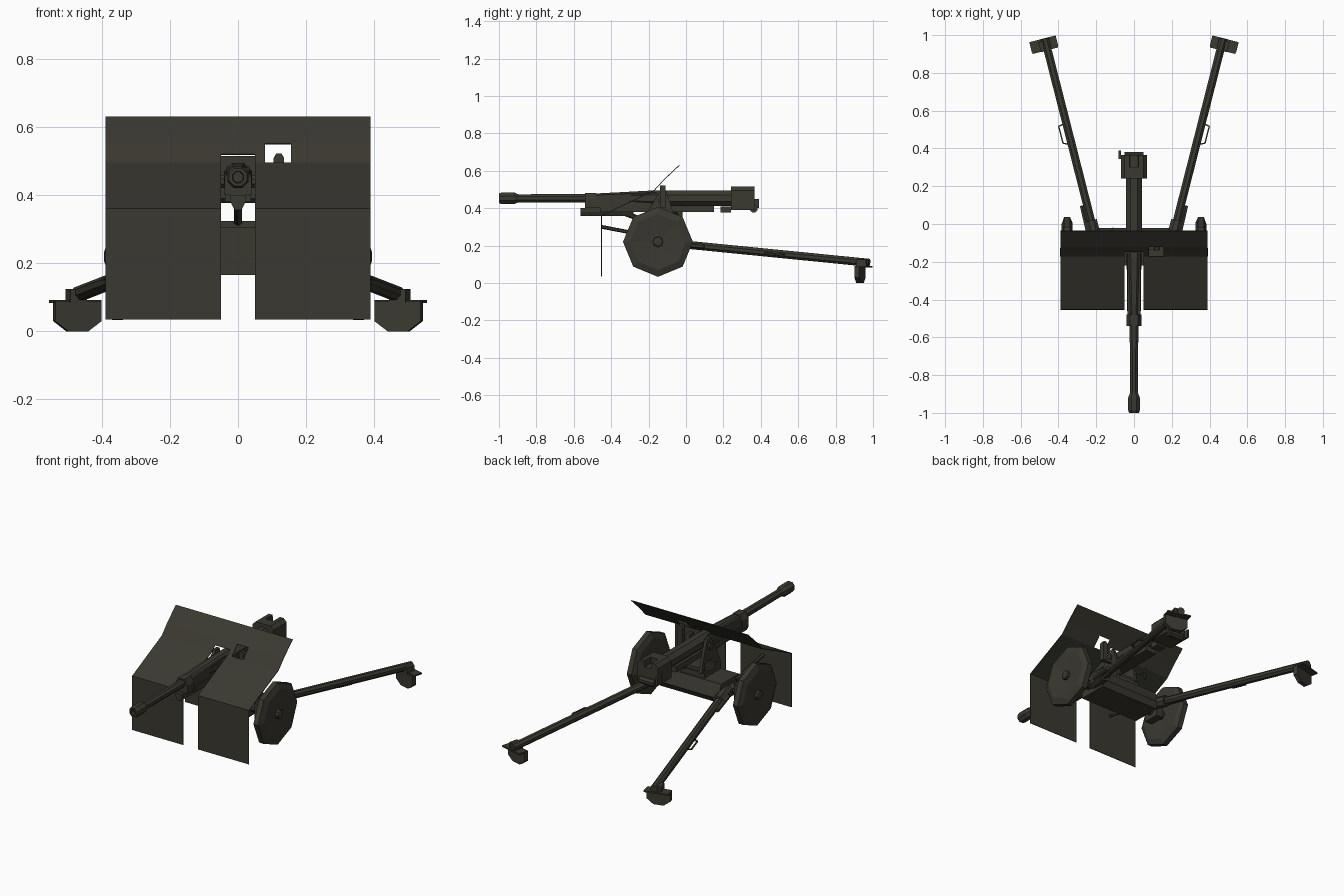
import bpy, bmesh, math
from mathutils import Vector, Matrix

if "Cube" in bpy.data.objects:
    bpy.data.objects.remove(bpy.data.objects["Cube"])


def mat(name, col):
    m = bpy.data.materials.new(name)
    m.diffuse_color = (*col, 1)
    m.use_nodes = True
    m.node_tree.nodes["Principled BSDF"].inputs["Base Color"].default_value = m.diffuse_color
    return m


OLIVE = mat("dark_olive", (0.042, 0.040, 0.030))


def finish(name, bm, xf=None):
    if xf is not None:
        bm.transform(xf)
    bmesh.ops.recalc_face_normals(bm, faces=bm.faces)
    me = bpy.data.meshes.new(name)
    bm.to_mesh(me)
    bm.free()
    me.materials.append(OLIVE)
    ob = bpy.data.objects.new(name, me)
    bpy.context.collection.objects.link(ob)
    return ob


def prism(name, pts, axis, a, b, xf=None):
    """Extrude a 2D outline along an axis: 'x' takes (y,z), 'y' (x,z), 'z' (x,y)."""
    def put(p, t):
        return {'x': (t, *p), 'y': (p[0], t, p[1]), 'z': (*p, t)}[axis]
    bm = bmesh.new()
    lo = [bm.verts.new(put(p, a)) for p in pts]
    hi = [bm.verts.new(put(p, b)) for p in pts]
    bm.faces.new(lo)
    bm.faces.new(hi)
    n = len(pts)
    for i in range(n):
        bm.faces.new((lo[i], lo[(i + 1) % n], hi[(i + 1) % n], hi[i]))
    return finish(name, bm, xf)


def box(name, x0, x1, y0, y1, z0, z1, xf=None):
    return prism(name, [(x0, y0), (x1, y0), (x1, y1), (x0, y1)], 'z', z0, z1, xf)


def lathe(name, start, direction, prof, n=8, phase=0.5):
    """Turn (distance, radius) pairs round a line."""
    q = Matrix.Translation(start) @ Vector(direction).to_track_quat('Z', 'Y').to_matrix().to_4x4()
    bm = bmesh.new()
    rings = []
    for d, r in prof:
        rings.append([bm.verts.new((r * math.cos(2 * math.pi * (i + phase) / n),
                                    r * math.sin(2 * math.pi * (i + phase) / n), d)) for i in range(n)])
    for p, s in zip(rings, rings[1:]):
        for i in range(n):
            j = (i + 1) % n
            bm.faces.new((p[i], p[j], s[j], s[i]))
    bm.faces.new(rings[0])
    bm.faces.new(rings[-1])
    return finish(name, bm, q)


def rod(name, a, b, r, n=8):
    d = Vector(b) - Vector(a)
    return lathe(name, a, d, [(0, r), (d.length, r)], n)


# Shield: thin folded sheet with a gun slot and a sight window
xs = [-.39, -.05, .05, .08, .155, .39]
prof = [(-.452, .035), (-.452, .36), (-.17, .495), (-.147, .52), (-.12, .55), (-.035, .63)]
bm = bmesh.new()
grid = [[bm.verts.new((x, y, z)) for x in xs] for y, z in prof]
for r in range(5):
    for c in range(5):
        if (c == 1 and r < 3) or (c == 3 and r in (2, 3)):
            continue
        bm.faces.new((grid[r][c], grid[r][c + 1], grid[r + 1][c + 1], grid[r + 1][c]))
shield = finish("shield", bm)
sol = shield.modifiers.new("thickness", 'SOLIDIFY')
sol.thickness = .004
sol.offset = 0

# Gun barrel, with hollow muzzle, jacket and breech
lathe("barrel", (0, -1, .453), (0, 1, 0),
      [(.03, .016), (0, .018), (0, .028), (.015, .034), (.08, .034), (.105, .023), (.5, .025),
       (.54, .029), (.82, .045), (1.25, .045)])
prism("breech", [(-.07, .39), (.07, .39), (.07, .495), (.05, .515), (.025, .515), (.02, .48),
                 (-.02, .48), (-.025, .515), (-.05, .515), (-.07, .495)], 'y', .30, .365)
prism("breech_ring", [(-.07, .39), (.07, .39), (.07, .495), (.05, .515), (-.05, .515), (-.07, .495)],
      'y', .24, .302)
rod("breech_pivot", (-.05, .362, .398), (.05, .362, .398), .022)
box("breech_handle", -.082, -.07, .345, .39, .40, .45)

# Cradle under the barrel
vee = [(-.022, .38), (-.01, .357), (.01, .357), (.022, .38), (.022, .40), (-.022, .40)]
prism("cradle_nose", vee, 'y', -.565, -.28)
box("cradle", -.038, .038, -.46, .15, .38, .415)
box("cradle_stop", -.03, .03, .185, .24, .378, .41)
prism("front_collar", [(-.04, .40), (.04, .40), (.04, .45), (.022, .482), (-.022, .482), (-.04, .45)],
      'y', -.54, -.48)
prism("cradle_side", [(-.48, .40), (-.48, .47), (-.16, .485), (-.10, .41)], 'x', -.034, .034)

# Top carriage: base and side cheeks holding the gun
box("swivel_base", -.08, .08, -.22, -.06, .27, .305)
box("cheek_floor", -.07, .07, -.2, -.07, .30, .325)
for s in (-1, 1):
    prism("cheek_plate", [(-.24, .30), (-.05, .30), (-.075, .40), (-.105, .49), (-.14, .49), (-.2, .39)],
          'x', s * .05, s * .068)
rod("trunnion", (-.08, -.13, .44), (.08, -.13, .44), .02)
rod("elevating_strut", (0, -.16, .31), (0, -.36, .385), .014, 6)

# Sight and its bracket
box("sight_arm", .06, .13, -.135, -.115, .40, .42)
prism("sight", [(.105, .40), (.135, .40), (.135, .51), (.128, .522), (.112, .522), (.105, .51)],
      'y', -.14, -.11)
rod("aiming_wheel_shaft", (-.07, -.08, .37), (-.12, -.05, .37), .008, 6)
lathe("aiming_wheel", (-.12, -.05, .37), (-1, .5, 0), [(0, .035), (.008, .035)])

# Axle beam
prism("axle_beam", [(-.22, .165), (-.04, .165), (-.02, .2), (-.05, .275), (-.22, .275)], 'x', -.2, .2)
rod("axle", (-.34, -.15, .22), (.34, -.15, .22), .028)

# Paired parts: wheels, trail legs, spades
for s, side in ((-1, "left"), (1, "right")):
    lathe(side + "_wheel", (s * .325, -.15, .22), (s, 0, 0),
          [(.005, .03), (0, .155), (.014, .187), (.045, .187), (.058, .15), (.048, .028), (.064, .026),
           (.068, .014)], 8, 0)
    box(side + "_axle_block", s * .25, s * .30, -.20, -.10, .17, .27)
    # shield stay
    rod(side + "_shield_stay", (s * .2, -.19, .25), (s * .2, -.45, .30), .01, 6)

    a, b = Vector((s * .205, -.07, .212)), Vector((s * .472, .98, .108))
    rod(side + "_trail", a, b, .023)
    d = (b - a).normalized()
    rod(side + "_trail_socket", a - d * .05, a + d * .09, .034)
    out = Vector((s * d.y, -abs(d.x), 0)).normalized()
    rod(side + "_trail_strap", a + out * .03 + d * .02, a + out * .026 + d * .18, .014, 6)

    # carrying handle on the outer side
    h0, h1 = a + d * .515 + out * .018, a + d * .625 + out * .018
    k0, k1 = h0 + out * .025 + d * .012, h1 + out * .025 - d * .006
    for p, q in ((h0, k0), (k0, k1), (k1, h1)):
        rod(side + "_handle", p, q, .005, 4)

    # spade and its top plate, square to the trail
    xf = Matrix.Translation((s * .472, .93, 0)) @ Matrix.Rotation(-s * math.atan(.255), 4, 'Z')
    prism(side + "_spade", [(-.07, .09), (.07, .09), (.07, .03), (.03, 0), (-.03, 0), (-.07, .03)],
          'y', -.013, .013, xf)
    box(side + "_spade_plate", -.072, .072, -.005, .052, .083, .092, xf)
    box(side + "_spade_bracket", -.025, .025, -.015, .04, .085, .125, xf)
